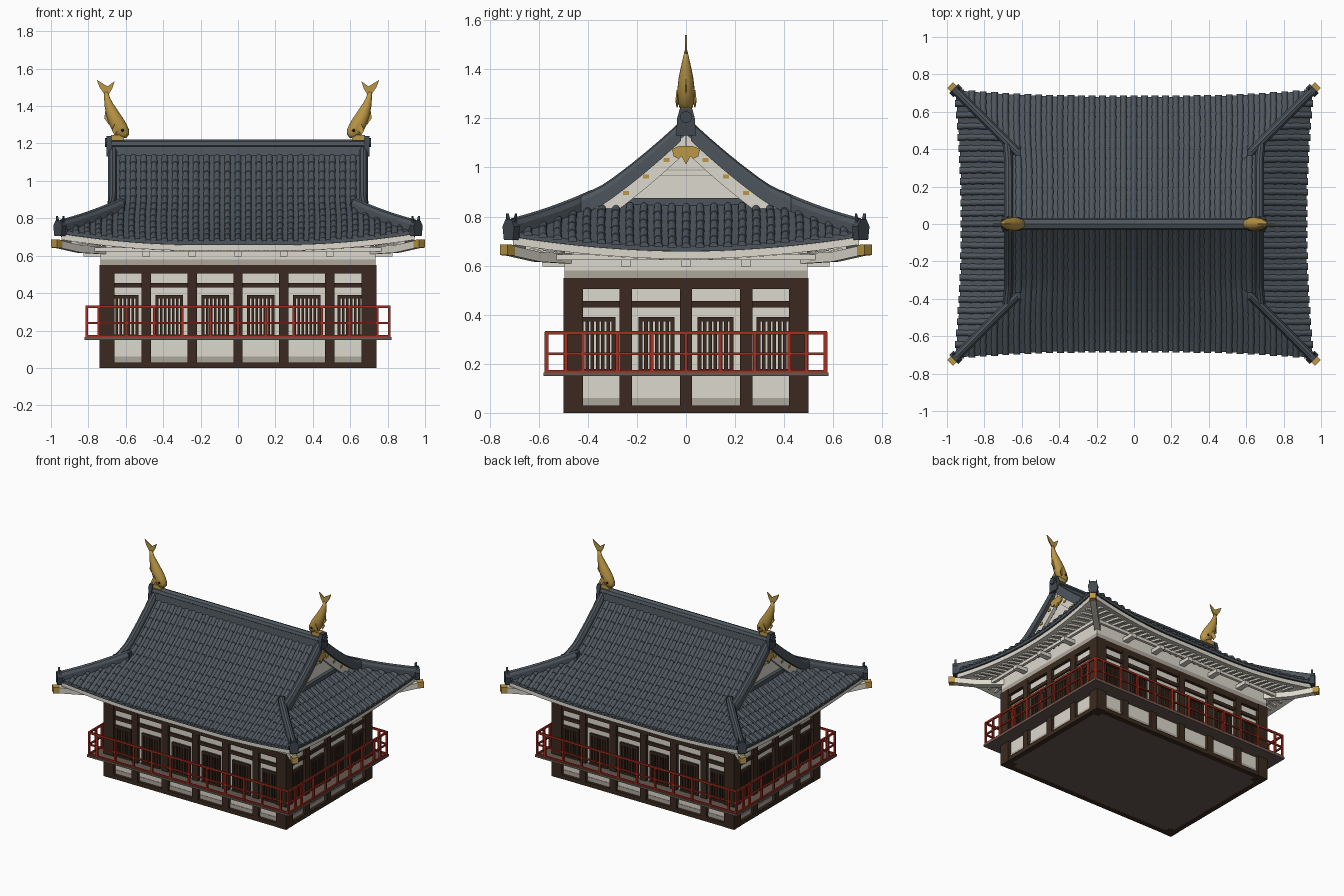
import bpy, bmesh, math
from mathutils import Vector as V, Matrix

if "Cube" in bpy.data.objects:
    bpy.data.objects.remove(bpy.data.objects["Cube"])


def mat(name, r, g, b):
    m = bpy.data.materials.new(name)
    m.diffuse_color = (r, g, b, 1)
    m.use_nodes = True
    m.node_tree.nodes["Principled BSDF"].inputs["Base Color"].default_value = m.diffuse_color
    return m


SLATE = mat("slate_tile", .075, .092, .108)
RIDGE = mat("dark_ridge_tile", .052, .064, .077)
WHITE = mat("plaster", .72, .69, .61)
SHADE = mat("plaster_shade", .42, .385, .33)
WOOD = mat("dark_wood", .043, .023, .014)
BLACK = mat("eye_dark", .015, .012, .010)
RED = mat("red_lacquer", .38, .028, .014)
GOLD = mat("gold", .50, .31, .06)
DECK = mat("deck_wood", .13, .10, .08)


def done(bm, name, m, smooth=False):
    bmesh.ops.recalc_face_normals(bm, faces=bm.faces)
    me = bpy.data.meshes.new(name)
    bm.to_mesh(me)
    bm.free()
    me.materials.append(m)
    if smooth:
        me.shade_smooth()
    ob = bpy.data.objects.new(name, me)
    bpy.context.collection.objects.link(ob)
    return ob


def box(bm, x0, x1, y0, y1, z0, z1):
    M = Matrix.Translation(((x0 + x1) / 2, (y0 + y1) / 2, (z0 + z1) / 2))
    bmesh.ops.create_cube(bm, size=1, matrix=M @ Matrix.Diagonal((abs(x1 - x0), abs(y1 - y0), abs(z1 - z0), 1)))


def extrude(bm, faces, vec):
    r = bmesh.ops.extrude_face_region(bm, geom=faces, use_keep_orig=True)
    bmesh.ops.translate(bm, verts=[g for g in r['geom'] if isinstance(g, bmesh.types.BMVert)], vec=vec)


def prism(bm, pts, vec):
    extrude(bm, [bm.faces.new([bm.verts.new(p) for p in pts])], vec)


def rings(bm, loops):
    rs = [[bm.verts.new(p) for p in l] for l in loops]
    n = len(rs[0])
    for a, b in zip(rs, rs[1:]):
        for i in range(n):
            j = (i + 1) % n
            bm.faces.new((a[i], a[j], b[j], b[i]))
    bm.faces.new(rs[0])
    bm.faces.new(rs[-1])


def sweep(bm, pts, side, prof, scales=None):
    scales = scales or [1] * len(pts)
    rings(bm, [[p + side * a * s + V((0, 0, h * s)) for a, h in prof] for p, s in zip(pts, scales)])


def sheet(bm, fn, nu, nv, t):
    g = [[bm.verts.new(fn(i / nu * 2 - 1, j / nv)) for i in range(nu + 1)] for j in range(nv + 1)]
    fs = [bm.faces.new((g[j][i], g[j][i + 1], g[j + 1][i + 1], g[j + 1][i])) for j in range(nv) for i in range(nu)]
    extrude(bm, fs, (0, 0, t))


# curved roof surface: height grows with distance from the eave, corners flare up and out
def roof(x, y, front, under=False):
    d = .68 - abs(y) if front else .92 - abs(x)
    w = max(0, 1 - abs(abs(x) - .24 - abs(y)) / .68) ** 2 * max(0, 1 - max(d, 0) / .35)
    z = .625 + .2 * d if under else .68 + .45 * d + .37 * d * d
    return V((x + math.copysign(.035 * w, x), y + math.copysign(.035 * w, y), z + .06 * w))


SG = (-1, 1)
CORNERS = [(a, b) for a in SG for b in SG]
FACES = [(ax, s) for ax in 'xy' for s in SG]


# box on a wall: u along the wall, o outwards from the body outline
def wbox(bm, f, u0, u1, o0, o1, z0, z1):
    ax, s = f
    if ax == 'x':
        box(bm, u0, u1, s * (.5 + o0), s * (.5 + o1), z0, z1)
    else:
        box(bm, s * (.74 + o0), s * (.74 + o1), u0, u1, z0, z1)


# plaster walls and frieze
bm = bmesh.new()
box(bm, -.715, .715, -.475, .475, .02, .56)
box(bm, -.735, .735, -.495, .495, .58, .70)
done(bm, "plaster_walls", WHITE)
bm = bmesh.new()
box(bm, -.735, .735, -.495, .495, .55, .58)
box(bm, -.718, .718, -.478, .478, .02, .06)
done(bm, "wall_shade_bands", SHADE)

# timber frame and floor
bm = bmesh.new()
for f in FACES:
    h = .738 if f[0] == 'x' else .498
    wbox(bm, f, -h, h, -.04, -.002, 0, .03)
for a, b in CORNERS:
    box(bm, a * .66, a * .74, b * .42, b * .5, 0, .55)
for f in FACES:
    h = .73 if f[0] == 'x' else .49
    wbox(bm, f, -h, h, -.04, -.003, .505, .55)
    wbox(bm, f, -h, h, -.04, -.012, .43, .455)
    for u in ([-.49, -.245, 0, .245, .49] if f[0] == 'x' else [-.245, 0, .245]):
        wbox(bm, f, u - .025, u + .025, -.04, -.002, .02, .53)
done(bm, "timber_frame", WOOD)
bm = bmesh.new()
box(bm, -.71, .71, -.47, .47, .001, .02)
done(bm, "floor_underside", DECK)

# barred windows over the plaster
fr = bmesh.new()
for f in FACES:
    for u in ([-.605, -.367, -.122, .122, .367, .605] if f[0] == 'x' else [-.36, -.12, .12, .36]):
        for e in SG:
            wbox(fr, f, u + e * .057, u + e * .073, -.03, -.01, .16, .39)
        for z in (.16, .372):
            wbox(fr, f, u - .073, u + .073, -.03, -.01, z, z + .018)
        for i in range(-2, 3):
            wbox(fr, f, u + i * .0215 - .0072, u + i * .0215 + .0072, -.03, -.013, .17, .38)
done(fr, "window_lattices", WOOD)

# balcony and railing
bm = bmesh.new()
for f in FACES:
    h = .82 if f[0] == 'x' else .58
    wbox(bm, f, -h, h, -.03, .08, .15, .165)
done(bm, "balcony_deck", DECK)
bm = bmesh.new()
for f in FACES:
    h = .815 if f[0] == 'x' else .575
    for z, t in ((.32, .014), (.235, .01), (.165, .01)):
        wbox(bm, f, -h, h, .064, .075, z, z + t)
    posts = [i * .149 for i in range(-5, 6)] + [-.808, .808] if f[0] == 'x' else \
        [i * .14 for i in range(-3, 4)] + [-.568, -.49, .49, .568]
    for u in posts:
        wbox(bm, f, u - .007, u + .007, .063, .076, .16, .33)
done(bm, "balcony_railing", RED)

# eaves: soffit, rafters, brackets
bm, rf = bmesh.new(), bmesh.new()
for s in SG:
    sheet(bm, lambda u, v: roof(u * (.91 - .22 * v), s * (.67 - .22 * v), True, True), 28, 4, .03)
    sheet(bm, lambda u, v: roof(s * (.91 - .22 * v), u * (.67 - .22 * v), False, True), 22, 4, .03)
    prof = [(-.009, -.013), (.009, -.013), (.009, .01), (-.009, .01)]
    for i in range(-17, 18):
        x = i * .05
        y0 = max(.48, abs(x) - .24)
        if y0 < .6:
            sweep(rf, [roof(x, s * (y0 + (.63 - y0) * k / 3), True, True) for k in range(4)], V((1, 0, 0)), prof)
    for i in range(-12, 13):
        y = i * .05
        x0 = max(.72, abs(y) + .24)
        if x0 < .84:
            sweep(rf, [roof(s * (x0 + (.87 - x0) * k / 3), y, False, True) for k in range(4)], V((0, 1, 0)), prof)
for f in FACES:
    for u in ([-.49, -.245, 0, .245, .49] if f[0] == 'x' else [-.245, 0, .245]):
        wbox(rf, f, u - .02, u + .02, -.02, .085, .597, .625)
    h = .77 if f[0] == 'x' else .53
    wbox(rf, f, -h, h, .035, .055, .622, .645)
gt = bmesh.new()
for a, b in CORNERS:
    side = V((-b, a, 0)).normalized()
    pr = [(-.02, -.022), (.02, -.022), (.02, .018), (-.02, .018)]
    tip = V((a * .965, b * .725, .664))
    sweep(rf, [V((a * .72, b * .48, .63)), V((a * .85, b * .61, .638)), tip], side, pr)
    sweep(gt, [tip - V((a * .012, b * .012, 0)), tip + V((a * .018, b * .018, .003))], side, [(p * 1.1, q * 1.1) for p, q in pr])
done(bm, "eave_soffit", WHITE)
done(rf, "rafters_and_brackets", WHITE)
done(gt, "hip_rafter_caps", GOLD)

# roof base sheets and rounded tile rows
bm, tl = bmesh.new(), bmesh.new()
half = [(.0185 * math.cos(math.pi * k / 6), .0185 * math.sin(math.pi * k / 6) * 1.1 - .003) for k in range(7)]


def tile_row(a, b, fn, side):
    n = max(1, round((b - a) / .056))
    pts, sc = [], []
    for k in range(n):
        for t, r in ((0, .82), (1, 1)):
            pts.append(fn(a + (b - a) * (k + t) / n))
            sc.append(r)
    sweep(tl, pts, side, half, sc)


for s in SG:
    def main(u, v):
        y = .68 * (1 - v)
        return roof(u * max(.67, y + .24), s * max(y, .001), True)
    sheet(bm, main, 28, 16, -.022)
    sheet(bm, lambda u, v: roof(s * (.92 - .34 * v), u * (.68 - .34 * v), False), 22, 8, -.022)
    for i in range(-16, 17):
        x = i * .056
        a = max(.02, abs(x) - .24) if abs(x) > .67 else .02
        if a < .66:
            tile_row(a, .688, lambda t: roof(x, s * t, True), V((1, 0, 0)))
    for i in range(-12, 13):
        y = i * .056
        a = max(.635, abs(y) + .24)
        if a < .90:
            tile_row(a, .928, lambda t: roof(s * t, y, False), V((0, 1, 0)))
    box(bm, s * .57, s * .63, -.32, .32, .81, .875)
done(bm, "roof_base", SLATE)
done(tl, "roof_tile_rows", SLATE)

# main, descending and hip ridges with end ornaments
bm, orn = bmesh.new(), bmesh.new()
top = [(-.032, 0), (-.026, .05), (-.032, .055), (-.024, .075), (0, .085), (.024, .075), (.032, .055), (.026, .05), (.032, 0)]
sweep(bm, [V((-.69, 0, 1.135)), V((.69, 0, 1.135))], V((0, 1, 0)), top)
low = [(-.024, -.03), (-.024, .025), (-.014, .045), (0, .052), (.014, .045), (.024, .025), (.024, -.03)]
for a, b in CORNERS:
    sweep(bm, [roof(a * .67, b * (.02 + .04 * k), True) for k in range(11)], V((1, 0, 0)), low)
    side = V((-b, a, 0)).normalized()
    hip = [roof(a * (.62 + .0295 * k), b * (.38 + .0295 * k), True) for k in range(11)]
    sweep(bm, hip, side, low)
    e, fw = hip[-1] - V((0, 0, .012)), V((a, b, 0)).normalized()
    sweep(orn, [e - fw * .012, e + fw * .02], side, [(-.026, -.025), (-.034, .03), (-.016, .06), (.016, .06), (.034, .03), (.026, -.025)])
    for q in SG:
        sweep(orn, [e + side * q * .018 + V((0, 0, .045)) - fw * .006, e + side * q * .02 + V((0, 0, .045)) + fw * .008],
              side, [(-.007, 0), (.007, 0), (q * .006, .038)])
    box(orn, a * .605, a * .635, b * .365, b * .40, .84, .90)
for s in SG:
    prism(orn, [(s * .675, y, z) for y, z in ((-.04, 1.13), (-.036, 1.2), (-.025, 1.24), (.025, 1.24), (.036, 1.2), (.04, 1.13))], (s * .027, 0, 0))
    M = Matrix.Translation((s * .702, 0, 1.205)) @ Matrix.Rotation(math.pi / 2, 4, 'Y')
    bmesh.ops.create_cone(orn, cap_ends=True, segments=14, radius1=.024, radius2=.024, depth=.02, matrix=M)
done(bm, "roof_ridges", SLATE)
done(orn, "ridge_end_ornaments", RIDGE)

# gable walls, bargeboards, gold fittings
bm, gd, ln = bmesh.new(), bmesh.new(), bmesh.new()
for s in SG:
    prism(bm, [(s * .585, -.35, .84), (s * .585, .35, .84), (s * .585, 0, 1.13)], (s * .02, 0, 0))
    for z, w in ((.965, .13), (.988, .11)):
        box(ln, s * .6, s * .609, -w, w, z, z + .004)
    for b in SG:
        sweep(bm, [roof(s * .655, b * (.002 + .038 * k), True) for k in range(11)], V((1, 0, 0)),
              [(-.012, -.095), (.012, -.095), (.012, -.02), (-.012, -.02)])
        for y, z in ((.08, 1.03), (.163, .963), (.245, .895)):
            box(gd, s * .66, s * .672, b * y - .012, b * y + .012, z - .008, z + .008)
    half_p = [(.025, 1.088), (.058, 1.075), (.05, 1.045), (.03, 1.035), (.018, 1.045)]
    prism(gd, [(s * .665, y, z) for y, z in half_p + [(0, 1.012)] + [(-y, z) for y, z in half_p[::-1]]], (s * .012, 0, 0))
done(bm, "gables", WHITE)
done(ln, "gable_lines", SHADE)
done(gd, "gable_gold_fittings", GOLD)

# golden roof fish: swept body, tail, fins and eyes
path = [(.59, 1.238, .012, .014), (.605, 1.25, .032, .028), (.628, 1.275, .042, .034), (.65, 1.315, .041, .036),
        (.672, 1.36, .034, .031), (.69, 1.405, .024, .022), (.70, 1.44, .016, .014), (.705, 1.475, .010, .006)]
body, fins, eye = bmesh.new(), bmesh.new(), bmesh.new()
for s in SG:
    loops = []
    for i, (x, z, r, ry) in enumerate(path):
        p, q = path[max(i - 1, 0)], path[min(i + 1, len(path) - 1)]
        t = V((q[0] - p[0], 0, q[1] - p[1])).normalized()
        n = V((t.z, 0, -t.x))
        ring = [V((x, 0, z)) + n * r * math.cos(k * math.pi / 7) + V((0, ry * math.sin(k * math.pi / 7), 0)) for k in range(14)]
        loops.append([(s * v.x, v.y, v.z) for v in ring])
    rings(body, loops)
    box(fins, s * .61, s * .68, -.022, .022, 1.215, 1.245)
    for pts in ([(.698, 1.45), (.672, 1.495), (.66, 1.532), (.698, 1.505), (.755, 1.54), (.74, 1.50), (.712, 1.46)],
                [(.69, 1.30), (.715, 1.335), (.71, 1.37), (.685, 1.36)]):
        prism(fins, [(s * x, -.004, z) for x, z in pts], (0, .008, 0))
    for b in SG:
        prism(fins, [(s * .64, b * .028, 1.275), (s * .66, b * .034, 1.245), (s * .675, b * .038, 1.27), (s * .655, b * .034, 1.315)], (0, b * .005, 0))
        bmesh.ops.create_icosphere(eye, subdivisions=2, radius=.008, matrix=Matrix.Translation((s * .618, b * .031, 1.27)))
done(body, "fish_bodies", GOLD, True)
done(fins, "fish_fins", GOLD)
done(eye, "fish_eyes", BLACK, True)
